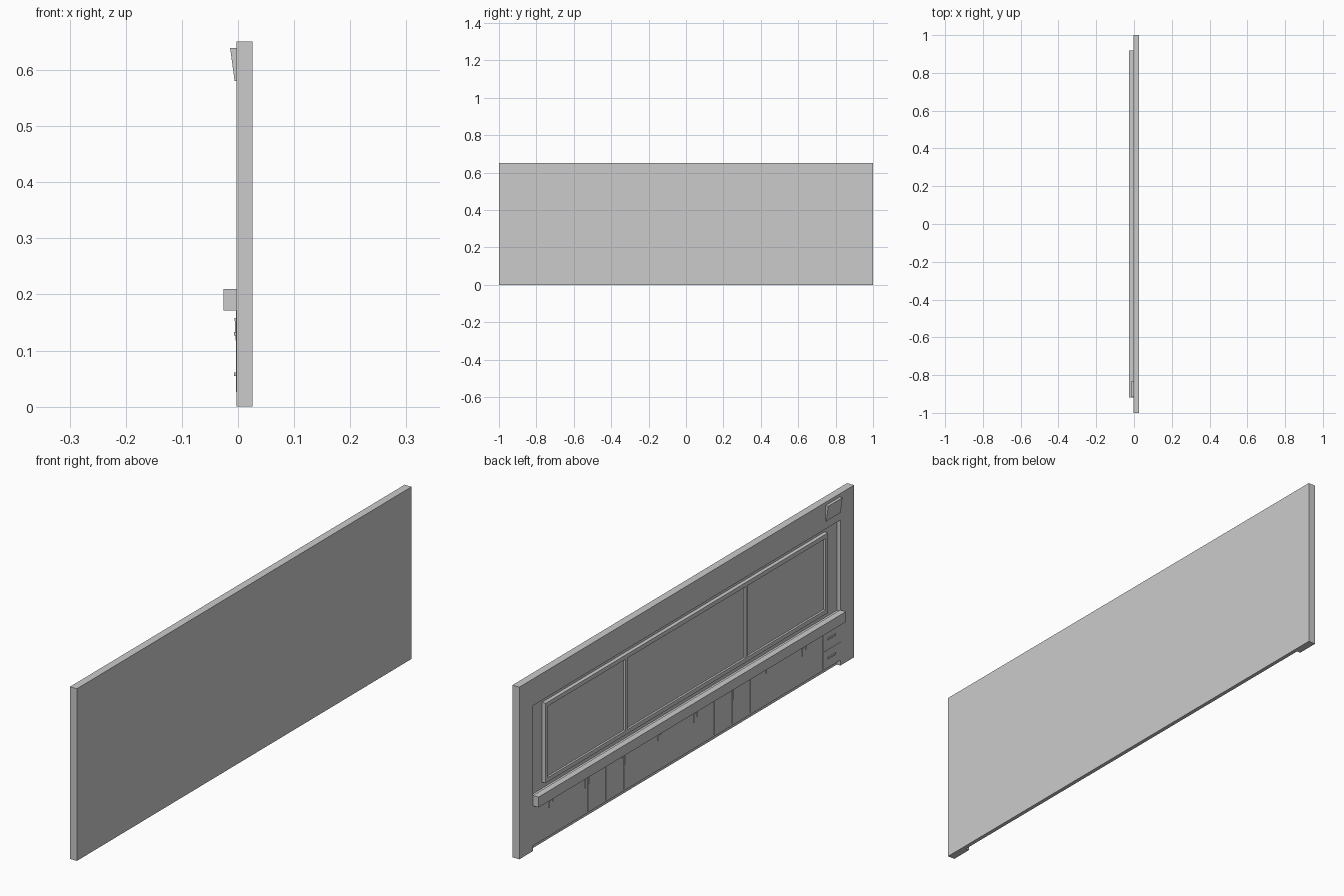
import bpy, bmesh
from mathutils import Vector

if "Cube" in bpy.data.objects:
    bpy.data.objects.remove(bpy.data.objects["Cube"])

FACE = -0.003      # front plane of the wall (detail side faces -x)
BACK = 0.026
DEEP = 0.0115      # floor of the window recess
HALF = 0.918       # half width of window, counter and cabinets


def prism(name, profile, y0, y1):
    """Extrude an x-z profile from y0 to y1."""
    bm = bmesh.new()
    face = bm.faces.new([bm.verts.new((x, y0, z)) for x, z in profile])
    ext = bmesh.ops.extrude_face_region(bm, geom=[face])
    moved = [v for v in ext["geom"] if isinstance(v, bmesh.types.BMVert)]
    bmesh.ops.translate(bm, verts=moved, vec=Vector((0, y1 - y0, 0)))
    bmesh.ops.recalc_face_normals(bm, faces=bm.faces)
    me = bpy.data.meshes.new(name)
    bm.to_mesh(me)
    bm.free()
    ob = bpy.data.objects.new(name, me)
    bpy.context.collection.objects.link(ob)
    return ob


def box(name, x0, x1, y0, y1, z0, z1):
    return prism(name, [(x0, z0), (x1, z0), (x1, z1), (x0, z1)], y0, y1)


def cut(target, cutter):
    cutter.hide_render = True
    cutter.display_type = 'WIRE'
    mod = target.modifiers.new("cut", 'BOOLEAN')
    mod.operation = 'DIFFERENCE'
    mod.solver = 'EXACT'
    mod.object = cutter
    bpy.context.view_layer.objects.active = target
    bpy.ops.object.modifier_apply(modifier=mod.name)
    bpy.data.objects.remove(cutter)


# Wall with window recess and toe kick
wall = box("wall", FACE, BACK, -1, 1, 0, 0.651)
cut(wall, box("recess_cutter", -0.1, DEEP, -HALF, HALF, 0.205, 0.55))
cut(wall, box("toe_kick_cutter", -0.1, DEEP, -HALF, HALF, -0.1, 0.02))

# Window frame with three sunken panes
frame = box("window_frame", FACE, DEEP + 0.001, -0.844, 0.844, 0.228, 0.53)
for a, b in ((-0.828, -0.365), (-0.353, 0.353), (0.365, 0.828)):
    cut(frame, box("pane_cutter", -0.1, 0.005, a, b, 0.244, 0.514))

# Counter ledge
box("counter", -0.026, FACE + 0.001, -HALF, HALF, 0.171, 0.21)

# Cabinet row: eight pairs of doors, then a column of two drawers
COL = 2 * HALF / 17
GAP = 0.0015
DOOR = FACE - 0.001
for i in range(16):
    left = HALF - i * COL
    right = left - COL
    box("cabinet_door", DOOR, FACE + 0.001, right + GAP, left - GAP, 0.026, 0.171)
    # sloped pull beside the seam of each pair
    c = right + 0.010 if i % 2 == 0 else left - 0.010
    prism("door_pull", [(DOOR, 0.118), (DOOR - 0.0005, 0.118),
                        (DOOR - 0.002, 0.158), (DOOR, 0.158)],
          c - 0.004, c + 0.004)

d0, d1 = -HALF + GAP, -HALF + COL - GAP
for z0, z1, zh in ((0.026, 0.089, 0.058), (0.092, 0.171, 0.13)):
    box("drawer", DOOR, FACE + 0.001, d0, d1, z0, z1)
    mid = (d0 + d1) / 2
    box("drawer_pull", DOOR - 0.003, DOOR, mid - 0.023, mid + 0.023,
        zh - 0.003, zh + 0.003)

# Tilted monitor in the upper corner
prism("tilted_monitor", [(FACE + 0.001, 0.58), (-0.006, 0.58),
                         (-0.014, 0.639), (FACE + 0.001, 0.639)],
      -0.915, -0.83)
